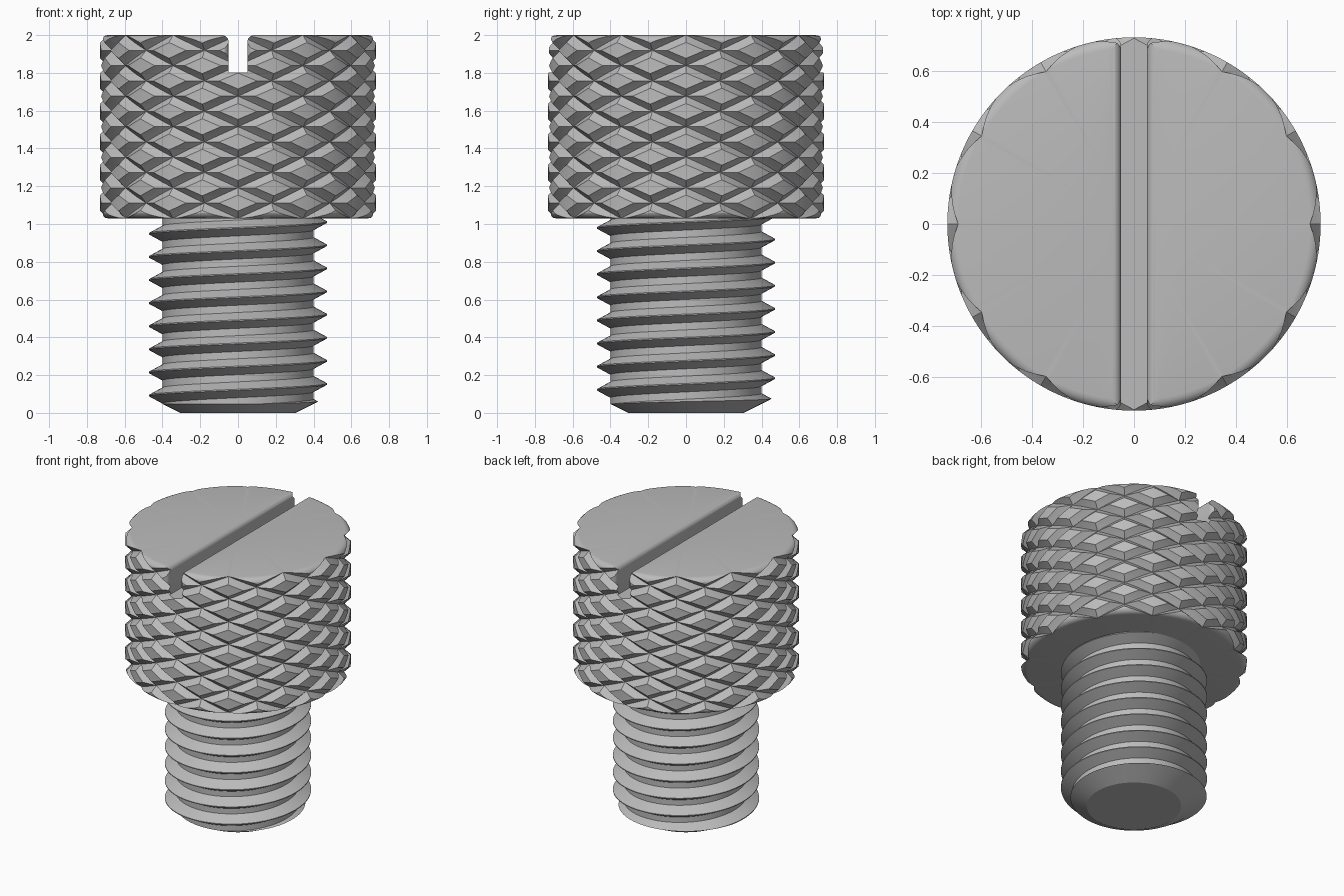
import bpy, bmesh
from math import pi, sin, cos, sqrt
from mathutils import Vector

HEAD_R, HEAD_LOW, HEAD_TOP = 0.73, 1.03, 2.0
STARTS = 12                              # knurl grooves in each direction
DIAMOND = (HEAD_TOP - HEAD_LOW) / 6      # height of one knurl diamond
GROOVE, DEPTH = 0.24, 0.042              # half width (share of a diamond), depth
ROOT_R, CREST_R, PITCH, PHASE = 0.40, 0.472, 0.1224, 0.153
SLOT_HALF, SLOT_FLOOR, ROUND = 0.05, 1.803, 0.035

cube = bpy.data.objects.get("Cube")
if cube:
    bpy.data.objects.remove(cube, do_unlink=True)

steel = bpy.data.materials.new("grey steel")
steel.use_nodes = True
steel.diffuse_color = (0.5, 0.5, 0.5, 1)
steel.node_tree.nodes["Principled BSDF"].inputs["Base Color"].default_value = (0.5, 0.5, 0.5, 1)


def polar(r, a, z):
    return Vector((r * cos(a), r * sin(a), z))


def finish(name, bm):
    """Weld, orient and triangulate a bmesh into an object."""
    bmesh.ops.remove_doubles(bm, verts=bm.verts, dist=1e-5)
    bmesh.ops.recalc_face_normals(bm, faces=bm.faces)
    bmesh.ops.triangulate(bm, faces=bm.faces)
    mesh = bpy.data.meshes.new(name)
    bm.to_mesh(mesh)
    bm.free()
    mesh.materials.append(steel)
    ob = bpy.data.objects.new(name, mesh)
    bpy.context.collection.objects.link(ob)
    return ob


def trim_ends(bm, low, high):
    """Cut an open tube level at both ends and cap it."""
    bmesh.ops.remove_doubles(bm, verts=bm.verts, dist=1e-5)
    for z, n in ((low, -1), (high, 1)):
        bmesh.ops.bisect_plane(bm, geom=bm.verts[:] + bm.edges[:] + bm.faces[:],
                               plane_co=(0, 0, z), plane_no=(0, 0, n), clear_outer=True)
    rim = [e for e in bm.edges if e.is_boundary]
    bmesh.ops.holes_fill(bm, edges=rim, sides=0)


def lathe(name, profile, steps=128):
    bm = bmesh.new()
    verts = [bm.verts.new((r, 0, z)) for r, z in profile]
    edges = [bm.edges.new(pair) for pair in zip(verts, verts[1:])]
    bmesh.ops.spin(bm, geom=verts + edges, cent=(0, 0, 0), axis=(0, 0, 1),
                   angle=2 * pi, steps=steps)
    return finish(name, bm)


def combine(ob, cutter, operation):
    cutter.hide_render = True
    mod = ob.modifiers.new("cut", 'BOOLEAN')
    mod.operation, mod.solver, mod.object = operation, 'EXACT', cutter
    bpy.context.view_layer.objects.active = ob
    bpy.ops.object.modifier_apply(modifier=mod.name)
    bpy.data.objects.remove(cutter, do_unlink=True)


def smooth(ob):
    bpy.ops.object.select_all(action='DESELECT')
    ob.select_set(True)
    bpy.context.view_layer.objects.active = ob
    bpy.ops.object.shade_smooth_by_angle(angle=pi / 7)


# Knurled head: a diamond lattice whose lines follow the two sets of helical grooves
def knurl_point(i, j, u, v):
    edge = min(u, 1 - u, v, 1 - v)
    r = HEAD_R - DEPTH * max(0, 1 - edge / GROOVE)
    return polar(r, (i + u + j + v) * pi / STARTS,
                 HEAD_TOP + DIAMOND / 2 * (i + u - j - v))


LAND = 4
breaks = [0] + [GROOVE + (1 - 2 * GROOVE) * k / LAND for k in range(LAND + 1)] + [1]
last = len(breaks) - 2
bm = bmesh.new()
for i in range(STARTS):
    for k in range(-13, 2):
        for a in range(last + 1):
            for b in range(last + 1):
                quad = [bm.verts.new(knurl_point(i, i - k, breaks[p], breaks[q]))
                        for p, q in ((a, b), (a + 1, b), (a + 1, b + 1), (a, b + 1))]
                # split so that crossing grooves meet in clean valleys
                if {a, b} == {0, last}:
                    quad = quad[1:] + quad[:1]
                bm.faces.new((quad[0], quad[1], quad[2]))
                bm.faces.new((quad[0], quad[2], quad[3]))
trim_ends(bm, HEAD_LOW - 0.03, HEAD_TOP + 0.03)
head = finish("knurled_head", bm)

# Rounded top and bottom rims
FILLET, OUTER = 0.045, HEAD_R + 0.004
arc = [(OUTER - FILLET * (1 - cos(t * pi / 10)), FILLET * (1 - sin(t * pi / 10)))
       for t in range(6)]
envelope = [(0, HEAD_LOW)] + [(r, HEAD_LOW + h) for r, h in reversed(arc)]
envelope += [(r, HEAD_TOP - h) for r, h in arc] + [(0, HEAD_TOP)]
combine(head, lathe("head_envelope", envelope), 'INTERSECT')


# Driver slot, flared softly at its top and open ends
def flare(d):
    d = min(max(d, 0), ROUND)
    return ROUND - sqrt(ROUND ** 2 - (ROUND - d) ** 2)


insets = [ROUND * (1 - cos(t * pi / 10)) for t in range(6)]
half_ys = [0.8] + [HEAD_R - d for d in insets]
ys = [-y for y in half_ys] + half_ys[::-1]
zs = [SLOT_FLOOR] + [HEAD_TOP - d for d in reversed(insets)] + [HEAD_TOP + 0.1]
bm = bmesh.new()
rings = []
for y in ys:
    side = [(SLOT_HALF + max(flare(HEAD_TOP - z), flare(HEAD_R - abs(y))), z) for z in zs]
    outline = side + [(-x, z) for x, z in reversed(side)]
    rings.append([bm.verts.new((x, y, z)) for x, z in outline])
for r0, r1 in zip(rings, rings[1:]):
    for n in range(len(r0)):
        m = (n + 1) % len(r0)
        bm.faces.new((r0[n], r0[m], r1[m], r1[n]))
bm.faces.new(rings[0])
bm.faces.new(rings[-1])
combine(head, finish("slot_cutter", bm), 'DIFFERENCE')
smooth(head)

# Threaded shank: one helical tooth profile swept around the axis
TURN = 96
tooth = [(ROOT_R, -0.042), (CREST_R, -0.003), (CREST_R, 0.003), (ROOT_R, 0.042)]
column = [(r, PHASE + k * PITCH + z) for k in range(-4, 11) for r, z in tooth]
bm = bmesh.new()
cols = [[bm.verts.new(polar(r, 2 * pi * t / TURN, z + PITCH * t / TURN)) for r, z in column]
        for t in range(TURN + 1)]
for c0, c1 in zip(cols, cols[1:]):
    for n in range(len(column) - 1):
        bm.faces.new((c0[n], c1[n], c1[n + 1], c0[n + 1]))
trim_ends(bm, -0.03, HEAD_LOW + 0.06)
shank = finish("threaded_shank", bm)

# Chamfered tip
tip = [(0, 0), (0.305, 0), (0.5, 0.098), (0.5, HEAD_LOW + 0.03), (0, HEAD_LOW + 0.03)]
combine(shank, lathe("tip_envelope", tip), 'INTERSECT')
smooth(shank)
